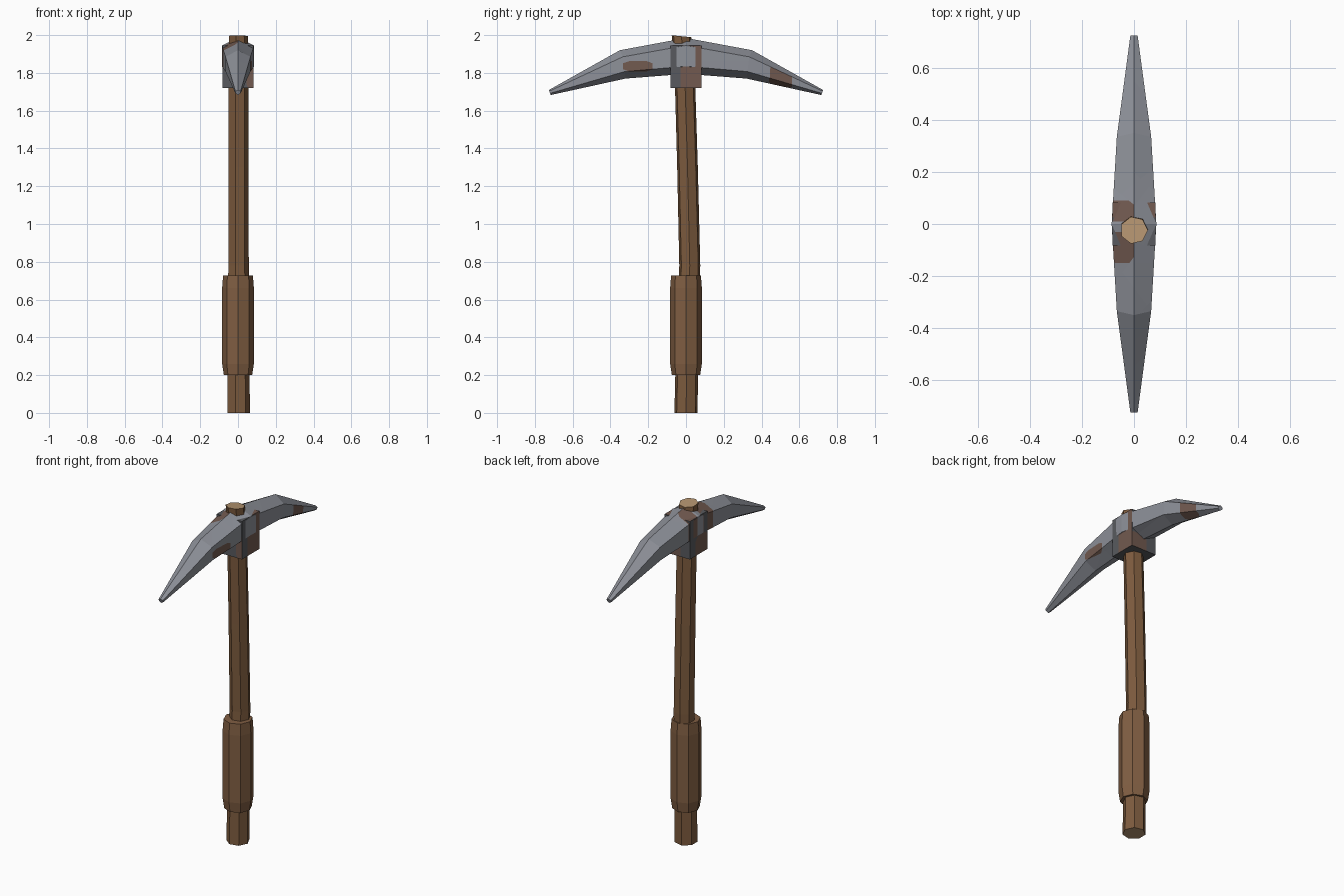
import bpy, bmesh, math
from mathutils import Vector

if "Cube" in bpy.data.objects:
    bpy.data.objects.remove(bpy.data.objects["Cube"])


def material(name, rgb):
    m = bpy.data.materials.new(name)
    m.diffuse_color = (*rgb, 1)
    m.use_nodes = True
    m.node_tree.nodes["Principled BSDF"].inputs["Base Color"].default_value = m.diffuse_color
    return m


WOOD = material("brown wood", (0.205, 0.105, 0.048))
GRIP = material("grip brown", (0.216, 0.112, 0.055))
END = material("cut end wood", (0.456, 0.296, 0.162))
STEEL = material("grey steel", (0.27, 0.283, 0.319))
DARK = material("dark steel", (0.098, 0.102, 0.112))
RUST = material("rust", (0.168, 0.102, 0.08))


def finish(bm, name, mats):
    bmesh.ops.recalc_face_normals(bm, faces=bm.faces)
    me = bpy.data.meshes.new(name)
    bm.to_mesh(me)
    bm.free()
    for m in mats:
        me.materials.append(m)
    ob = bpy.data.objects.new(name, me)
    bpy.context.collection.objects.link(ob)
    return ob


def loft(rings):
    """Skin a list of point rings and cap both ends."""
    bm = bmesh.new()
    vs = [[bm.verts.new(p) for p in r] for r in rings]
    n = len(vs[0])
    for a, b in zip(vs, vs[1:]):
        for i in range(n):
            j = (i + 1) % n
            bm.faces.new((a[i], a[j], b[j], b[i]))
    bm.faces.new(vs[0])
    bm.faces.new(vs[-1])
    bmesh.ops.recalc_face_normals(bm, faces=bm.faces)
    return bm


def ring(n, r, y, z, tilt=0.0):
    pts = []
    for i in range(n):
        a = 2 * math.pi * i / n
        dy = r * math.sin(a)
        pts.append((r * math.cos(a), y + dy, z + tilt * dy))
    return pts


def cut(bm, co, no):
    bmesh.ops.bisect_plane(bm, geom=bm.verts[:] + bm.edges[:] + bm.faces[:],
                           plane_co=co, plane_no=no, dist=1e-5)


def patch(bm, axes, centre, radii, facing):
    """Cut a chamfered rectangle into faces that face one way and paint it rust."""
    u, v = axes
    planes = []
    for su, sv, d in [(1, 0, 1), (-1, 0, 1), (0, 1, 1), (0, -1, 1),
                      (1, 1, 1.6), (1, -1, 1.6), (-1, 1, 1.6), (-1, -1, 1.6)]:
        no = Vector((0, 0, 0))
        no[u], no[v] = su / radii[0], sv / radii[1]
        planes.append((no, d))
    c = Vector(centre)
    facing = Vector(facing)

    def hit():
        return [f for f in bm.faces if f.normal.dot(facing) > 0.3]

    for no, d in planes:
        faces = hit()
        geom = set(faces)
        for f in faces:
            geom.update(f.edges)
            geom.update(f.verts)
        co = c + no * (d / no.length_squared)
        bmesh.ops.bisect_plane(bm, geom=list(geom), plane_co=co,
                               plane_no=no.normalized(), dist=1e-5)
        bm.normal_update()
    for f in hit():
        p = f.calc_center_median() - c
        if all(p.dot(no) < d for no, d in planes):
            f.material_index = 1


# Handle: slightly crooked seven-sided shaft with pale cut ends
bm = loft([ring(7, r, y, z, t) for r, y, z, t in [
    (0.063, 0, 0, 0), (0.061, 0.004, 0.25, 0), (0.057, 0.02, 0.78, 0),
    (0.056, 0.008, 1.3, 0), (0.055, -0.005, 1.74, 0), (0.053, -0.024, 1.994, -0.1)]])
for f in bm.faces:
    if len(f.verts) == 7:
        f.material_index = 1
finish(bm, "handle", [WOOD, END])

# Grip: eight-sided sleeve with tapered ends
finish(loft([ring(8, r, 0, z) for r, z in
             [(0.075, 0.2), (0.084, 0.26), (0.084, 0.66), (0.079, 0.727)]]),
       "grip", [GRIP])

# Pick head: six-sided section; half the stations, mirrored along y
half = [  # half width, then (y, z) of ridge, shoulder, lower side, keel
    (0.086, (0, 1.985), (0, 1.945), (0, 1.835), (0, 1.795)),
    (0.066, (0.35, 1.92), (0.335, 1.885), (0.325, 1.807), (0.32, 1.77)),
    (0.014, (0.725, 1.71), (0.724, 1.703), (0.719, 1.692), (0.716, 1.683))]


def section(s, sign):
    w, top, sh, lo, bot = s
    pts = [(0, top), (w, sh), (w, lo), (0, bot), (-w, lo), (-w, sh)]
    return [(x, sign * p[0], p[1]) for x, p in pts]


bm = loft([section(s, -1) for s in half[:0:-1]] + [section(s, 1) for s in half])
patch(bm, (1, 2), (0, -0.255, 1.835), (0.078, 0.027), (1, 0, 0))
patch(bm, (0, 1), (-0.045, -0.09, 0), (0.045, 0.06), (-0.4, 0, 0.8))
patch(bm, (0, 1), (-0.05, 0.05, 0), (0.05, 0.04), (-0.4, 0, 0.8))
patch(bm, (0, 1), (0.03, 0.5, 0), (0.03, 0.06), (0.4, 0, -0.8))
finish(bm, "pick_head", [STEEL, RUST])

# Collar: dark square block around the joint, rusted on some areas
bm = bmesh.new()
bmesh.ops.create_cube(bm, size=1)
for v in bm.verts:
    v.co = (v.co.x * 0.166, v.co.y * 0.164, 1.8325 + v.co.z * 0.225)
bm.normal_update()
patch(bm, (1, 2), (0, 0.05, 1.80), (0.08, 0.2), (1, 0, 0))
patch(bm, (0, 2), (0.08, 0, 1.78), (0.035, 0.07), (0, -1, 0))
patch(bm, (0, 1), (0, 0.07, 0), (0.3, 0.045), (0, 0, 1))
patch(bm, (1, 2), (0, -0.03, 1.76), (0.06, 0.07), (-1, 0, 0))
patch(bm, (0, 2), (0.04, 0, 1.75), (0.06, 0.06), (0, 1, 0))
finish(bm, "collar", [DARK, RUST])
